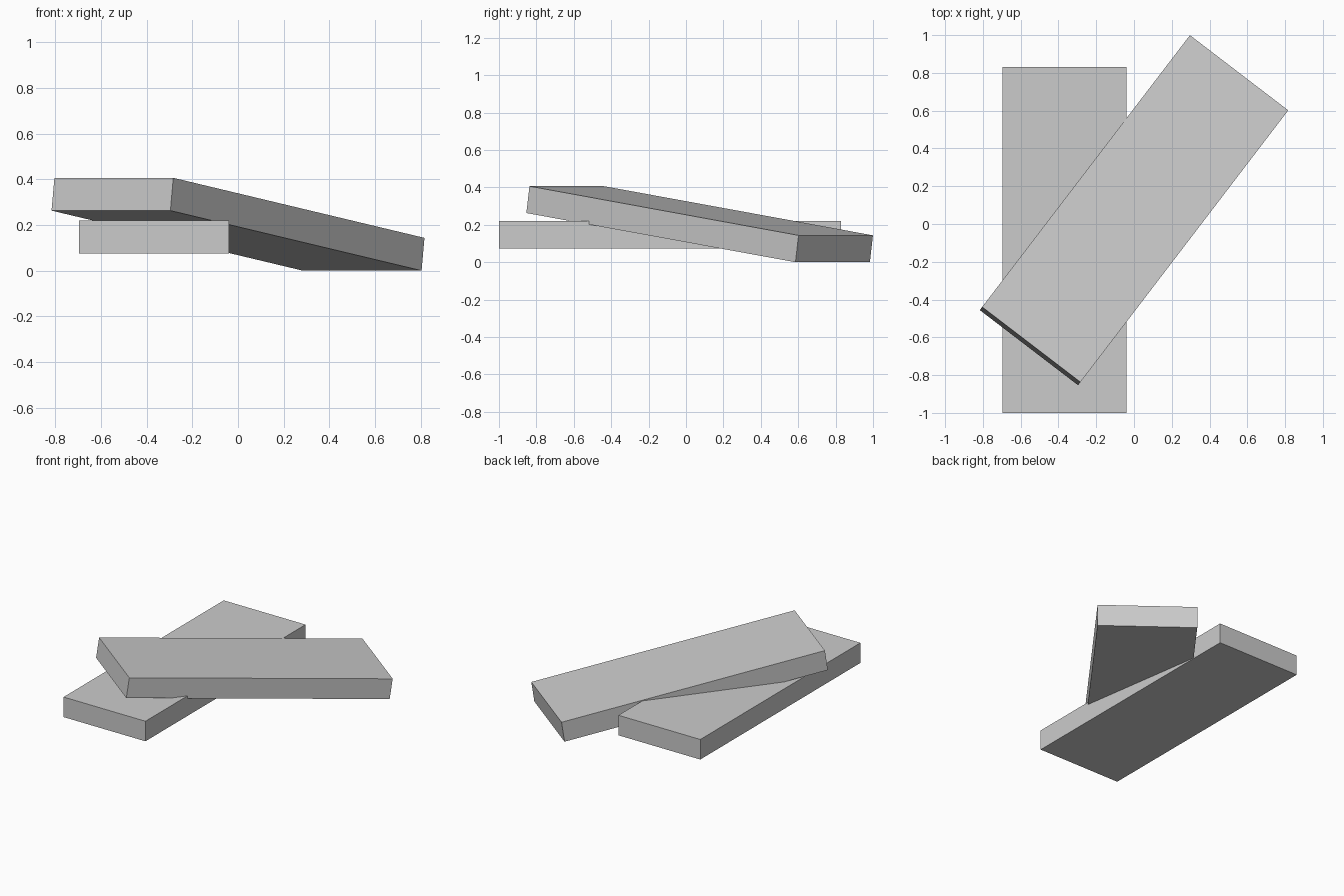
import bpy
from math import radians

cube = bpy.data.objects.get("Cube")
if cube:
    bpy.data.objects.remove(cube, do_unlink=True)

# One plain grey for both planks
GREY = (0.6, 0.6, 0.6, 1.0)
grey = bpy.data.materials.new("light_grey")
grey.use_nodes = True
grey.diffuse_color = GREY
grey.node_tree.nodes["Principled BSDF"].inputs["Base Color"].default_value = GREY

PLANK_SIZE = (0.655, 1.83, 0.145)


def plank(name, location, tilt=0, turn=0):
    """Add a plank, tilted about its width and then turned about the vertical."""
    bpy.ops.mesh.primitive_cube_add(size=1)
    obj = bpy.context.object
    obj.name = obj.data.name = name
    obj.scale = PLANK_SIZE
    bpy.ops.object.transform_apply(location=False, rotation=False, scale=True)
    obj.location = location
    obj.rotation_euler = (radians(tilt), 0, radians(turn))
    obj.data.materials.append(grey)
    return obj


# Level plank, and the crossing plank resting on it
plank("lower_plank", (-0.368, -0.085, 0.147))
plank("upper_plank", (0, 0.073, 0.2035), tilt=-8.26, turn=-37.4)
